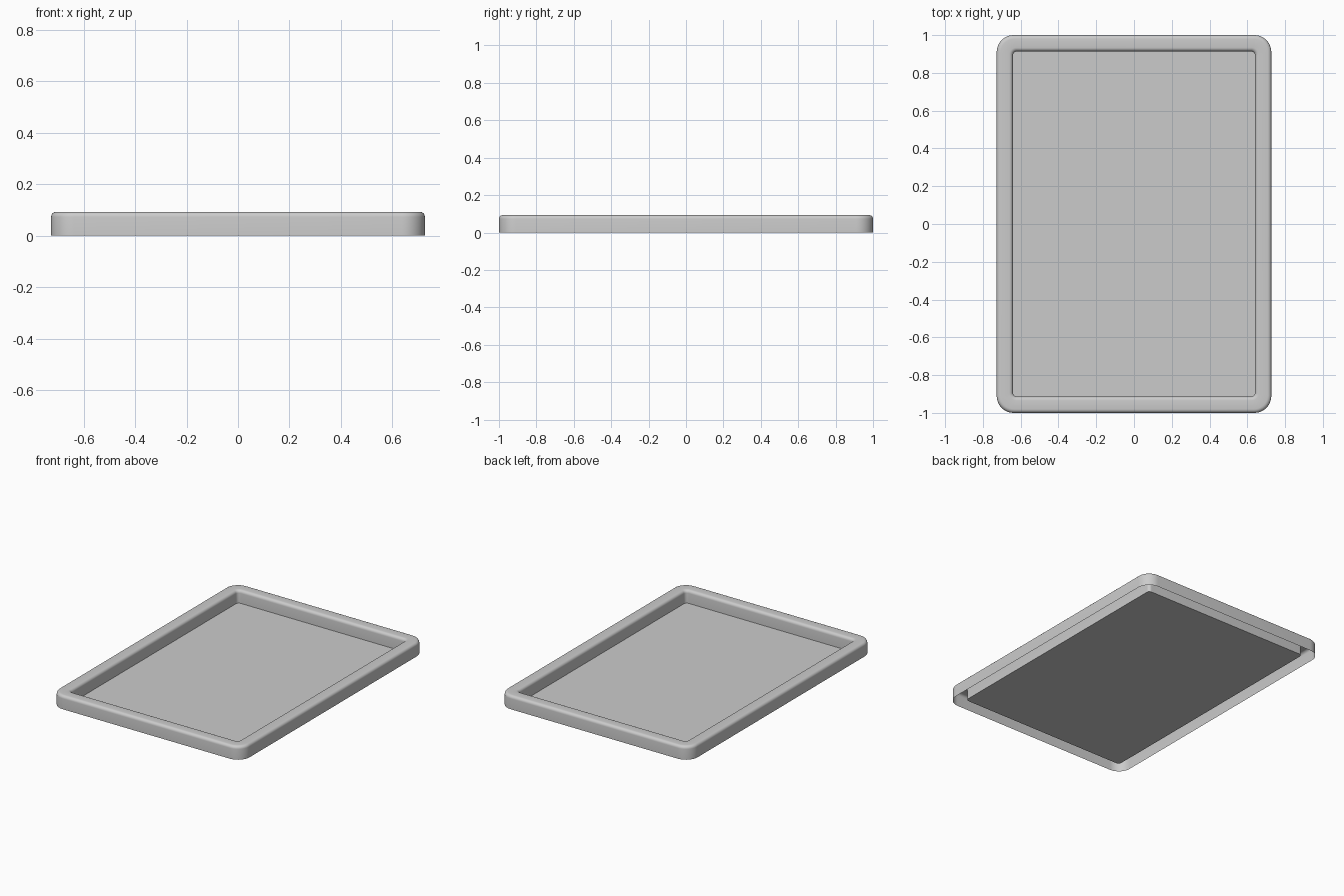
import bpy, bmesh
from math import sin, cos, pi, radians

if "Cube" in bpy.data.objects:
    bpy.data.objects.remove(bpy.data.objects["Cube"])

HX, HY, H = 0.727, 1.0, 0.093      # outer half sizes and height
RIM, R_OUT, R_IN = 0.086, 0.09, 0.022
BEVEL = 0.02
SEG = 10


def rounded_loop(bm, inset, z):
    """Rounded rectangle loop, inset from the outer outline."""
    t = inset / RIM
    r = R_OUT + (R_IN - R_OUT) * t
    hx, hy = HX - inset - r, HY - inset - r
    verts = []
    for k, (sx, sy) in enumerate([(1, 1), (-1, 1), (-1, -1), (1, -1)]):
        for i in range(SEG + 1):
            a = (k + i / SEG) * pi / 2
            verts.append(bm.verts.new((sx * hx + r * cos(a), sy * hy + r * sin(a), z)))
    return verts


# rim cross-section: outer skirt, rounded top, inner wall
profile = [(0, 0)]
for i in range(6):
    a = i / 5 * pi / 2
    profile.append((BEVEL * (1 - cos(a)), H - BEVEL + BEVEL * sin(a)))
for i in range(6):
    a = i / 5 * pi / 2
    profile.append((RIM - BEVEL * (1 - sin(a)), H - BEVEL + BEVEL * cos(a)))
profile.append((RIM, 0.004))


def make_object(name, bm):
    mesh = bpy.data.meshes.new(name)
    bm.to_mesh(mesh)
    bm.free()
    ob = bpy.data.objects.new(name, mesh)
    bpy.context.collection.objects.link(ob)
    bpy.ops.object.select_all(action='DESELECT')
    ob.select_set(True)
    bpy.context.view_layer.objects.active = ob
    bpy.ops.object.shade_smooth_by_angle(angle=radians(35))
    return ob


# tray shell: rim is hollow and open underneath, floor closes the inner wall
bm = bmesh.new()
loops = [rounded_loop(bm, d, z) for d, z in profile]
for a, b in zip(loops, loops[1:]):
    n = len(a)
    for i in range(n):
        j = (i + 1) % n
        bm.faces.new((a[i], a[j], b[j], b[i]))
bm.faces.new(loops[-1])
make_object("tray", bm)
